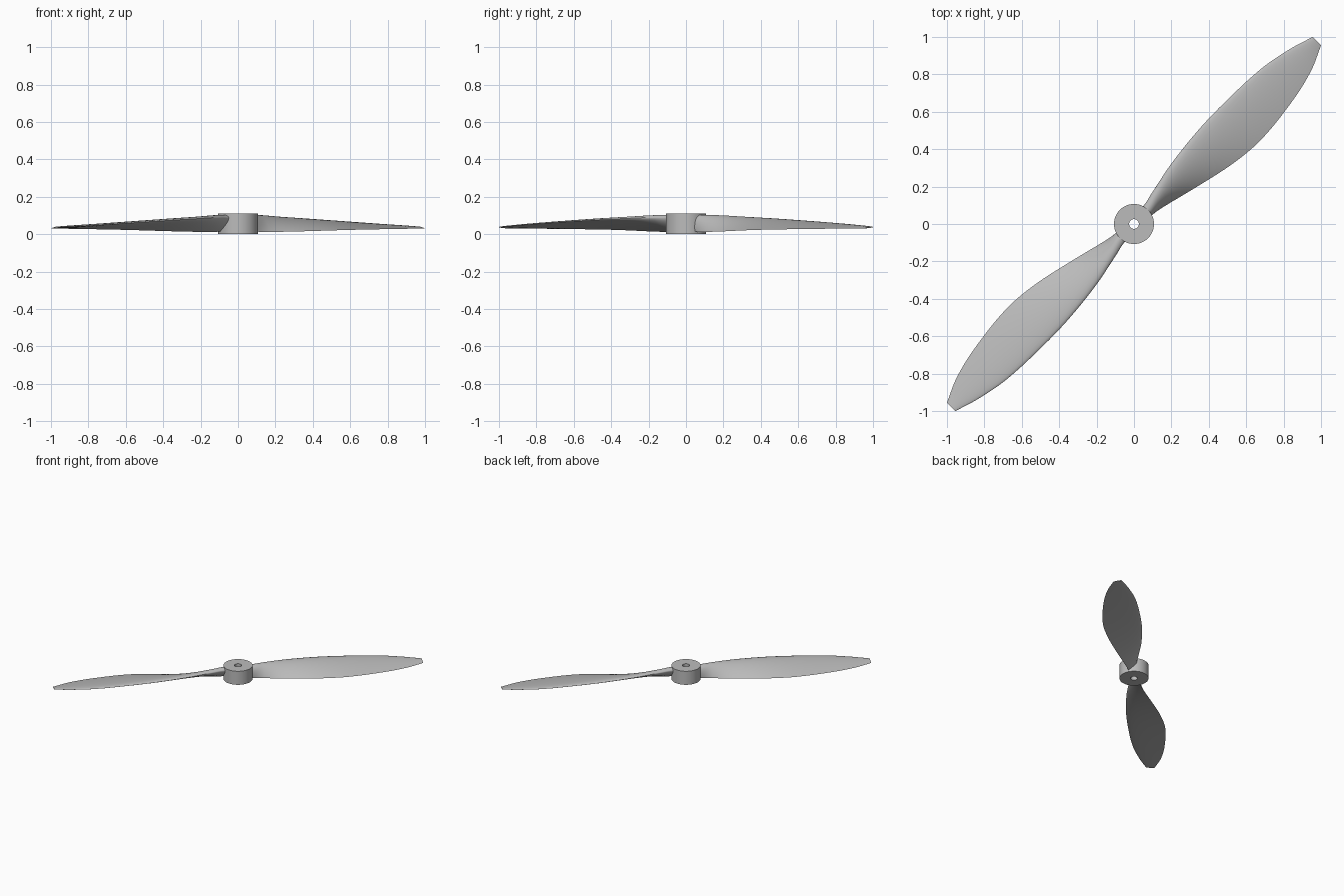
import bpy, bmesh, math
from mathutils import Matrix, Vector

cube = bpy.data.objects.get("Cube")
if cube:
    bpy.data.objects.remove(cube, do_unlink=True)

# One plain grey plastic
grey = bpy.data.materials.new("grey_plastic")
grey.use_nodes = True
grey.diffuse_color = (0.5, 0.5, 0.5, 1)
grey.node_tree.nodes["Principled BSDF"].inputs["Base Color"].default_value = grey.diffuse_color


def loft(name, rings, closed=False, angle=40):
    """Skin matching closed rings; cap both ends, or join the last ring to the first."""
    bm = bmesh.new()
    loops = [[bm.verts.new(p) for p in ring] for ring in rings]
    pairs = list(zip(loops, loops[1:]))
    if closed:
        pairs.append((loops[-1], loops[0]))
    else:
        bm.faces.new(loops[0])
        bm.faces.new(loops[-1])
    for a, b in pairs:
        for i in range(len(a)):
            j = (i + 1) % len(a)
            bm.faces.new((a[i], a[j], b[j], b[i]))
    bmesh.ops.recalc_face_normals(bm, faces=bm.faces)
    mesh = bpy.data.meshes.new(name)
    bm.to_mesh(mesh)
    bm.free()
    mesh.materials.append(grey)
    obj = bpy.data.objects.new(name, mesh)
    bpy.context.collection.objects.link(obj)
    bpy.ops.object.select_all(action="DESELECT")
    obj.select_set(True)
    bpy.context.view_layer.objects.active = obj
    bpy.ops.object.shade_smooth_by_angle(angle=math.radians(angle))
    return obj


def circle(radius, z, count=64):
    return [(radius * math.cos(math.tau * i / count),
             radius * math.sin(math.tau * i / count), z) for i in range(count)]


# Hub: a short cylinder with a shaft hole
hub_radius, hole_radius, hub_height = 0.107, 0.026, 0.11
loft("hub", [circle(hub_radius, 0), circle(hub_radius, hub_height),
             circle(hole_radius, hub_height), circle(hole_radius, 0)], closed=True)

# Blade stations: radius, leading edge (offset, z), trailing edge (offset, z), thickness
stations = [Vector(s) for s in (
    (0.06, -0.024, 0.095, 0.030, 0.016, 0.055),
    (0.12, -0.032, 0.094, 0.036, 0.013, 0.052),
    (0.19, -0.050, 0.091, 0.050, 0.012, 0.046),
    (0.37, -0.087, 0.084, 0.095, 0.015, 0.034),
    (0.60, -0.112, 0.075, 0.145, 0.021, 0.027),
    (0.80, -0.117, 0.066, 0.162, 0.025, 0.022),
    (1.07, -0.106, 0.053, 0.133, 0.028, 0.016),
    (1.25, -0.072, 0.044, 0.090, 0.030, 0.012),
    (1.382, -0.032, 0.038, 0.032, 0.031, 0.007))]


def smooth_stations(points, steps=5):
    """Curve through the stations, with slopes taken against radius."""
    last = len(points) - 1
    slopes = []
    for i in range(last + 1):
        a, b = points[max(i - 1, 0)], points[min(i + 1, last)]
        slopes.append((b - a) / (b[0] - a[0]))
    result = []
    for i in range(last):
        p, q = points[i], points[i + 1]
        span = q[0] - p[0]
        for k in range(steps):
            t = k / steps
            h = t * t * (3 - 2 * t)
            result.append(p * (1 - h) + q * h
                          + slopes[i] * span * t * (1 - t) ** 2
                          - slopes[i + 1] * span * t * t * (1 - t))
    return result + [points[-1]]


def section(station, count=14):
    """Airfoil with a round leading edge, cambered top and flatter underside."""
    r, lead_s, lead_z, trail_s, trail_z, thick = station
    lead, trail = Vector((r, lead_s, lead_z)), Vector((r, trail_s, trail_z))
    chord = trail - lead
    up = Vector((0, -chord.z, chord.y)).normalized()

    def point(u, side):
        bulge = 2.6 * (math.sqrt(u) * (1 - u))
        return lead + chord * u + up * (thick * side * bulge)

    us = [(1 - math.cos(math.pi * i / count)) / 2 for i in range(count + 1)]
    top = [point(u, 0.72) for u in us]
    under = [point(u, -0.28) for u in reversed(us[1:-1])]
    return top + under


# Two blades on the diagonal, half a turn apart
sections = [section(s) for s in smooth_stations(stations)]
for name, turn in (("blade_back_left", 45), ("blade_front_right", 225)):
    # offset runs clockwise from the radius, so flip the second axis
    place = Matrix.Rotation(math.radians(turn), 4, "Z") @ Matrix.Scale(-1, 4, (0, 1, 0))
    loft(name, [[place @ p for p in ring] for ring in sections])
